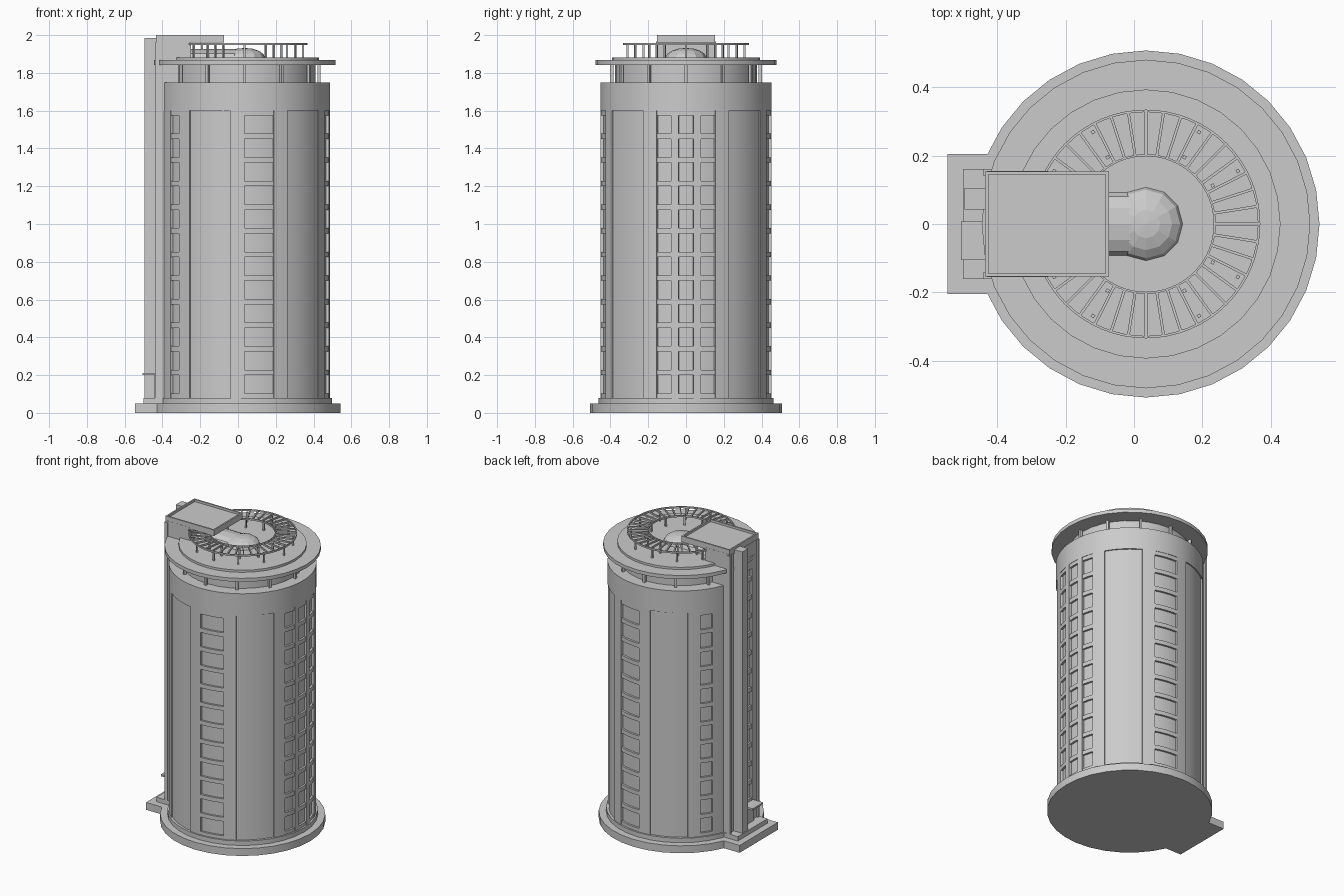
import bpy, bmesh, math

if "Cube" in bpy.data.objects:
    bpy.data.objects.remove(bpy.data.objects["Cube"])

CX = 0.035  # axis of the round tower


def finish(name, bm, smooth=True):
    bmesh.ops.recalc_face_normals(bm, faces=bm.faces)
    me = bpy.data.meshes.new(name)
    bm.to_mesh(me)
    bm.free()
    ob = bpy.data.objects.new(name, me)
    bpy.context.collection.objects.link(ob)
    if smooth:
        bpy.ops.object.select_all(action='DESELECT')
        ob.select_set(True)
        bpy.context.view_layer.objects.active = ob
        bpy.ops.object.shade_smooth_by_angle(angle=math.radians(25))
    return ob


def add_box(bm, x0, x1, y0, y1, z0, z1):
    v = [bm.verts.new((x, y, z)) for x in (x0, x1) for y in (y0, y1) for z in (z0, z1)]
    for f in ((0, 1, 3, 2), (4, 6, 7, 5), (0, 4, 5, 1), (2, 3, 7, 6), (0, 2, 6, 4), (1, 5, 7, 3)):
        bm.faces.new([v[i] for i in f])
    return v


def boxes(name, items):
    bm = bmesh.new()
    for it in items:
        add_box(bm, *it)
    return finish(name, bm, False)


def add_arc(bm, r0, r1, a0, a1, z0, z1):
    """Curved wall block between two radii, angles in degrees."""
    n = max(1, math.ceil((a1 - a0) / 5.7))
    full = a1 - a0 >= 360
    rings = []
    for i in range(n if full else n + 1):
        a = math.radians(a0 + (a1 - a0) * i / n)
        rings.append([bm.verts.new((CX + r * math.cos(a), r * math.sin(a), z))
                      for r, z in ((r0, z0), (r1, z0), (r1, z1), (r0, z1))])
    for i in range(n):
        p, q = rings[i], rings[(i + 1) % len(rings)]
        for j in range(4):
            k = (j + 1) % 4
            bm.faces.new((p[j], p[k], q[k], q[j]))
    if not full:
        bm.faces.new(rings[0])
        bm.faces.new(rings[-1])


def disc(name, r, z0, z1, n=32):
    bm = bmesh.new()
    lo, hi = [[bm.verts.new((CX + r * math.cos(2 * math.pi * i / n),
                             r * math.sin(2 * math.pi * i / n), z)) for i in range(n)]
              for z in (z0, z1)]
    bm.faces.new(lo)
    bm.faces.new(hi)
    for i in range(n):
        k = (i + 1) % n
        bm.faces.new((lo[i], lo[k], hi[k], hi[i]))
    return finish(name, bm)


def radial_bars(name, n, r0, r1, width, z0, z1):
    bm = bmesh.new()
    for i in range(n):
        a = 2 * math.pi * i / n
        for v in add_box(bm, r0, r1, -width / 2, width / 2, z0, z1):
            x, y = v.co.x, v.co.y
            v.co.x = CX + x * math.cos(a) - y * math.sin(a)
            v.co.y = x * math.sin(a) + y * math.cos(a)
    return finish(name, bm, False)


# Base slabs
disc("base_plinth", 0.507, 0, 0.05)
disc("base_step", 0.462, 0.05, 0.08)
boxes("entrance_plinth", [(-0.545, -0.3, -0.205, 0.205, 0, 0.05)])
boxes("entrance_step", [(-0.5, -0.3, -0.16, 0.16, 0.05, 0.08)])

# Tower core behind the window openings
RO, RP, RC = 0.453, 0.445, 0.437
disc("tower_core", RC, 0.08, 1.74, 64)

# Facade bays, mirrored front to back: (start, end, kind)
half = [(5, 10, 'wall'), (10, 20, 'win'), (20, 30, 'wall'), (30, 60, 'panel'),
        (60, 70, 'wall'), (70, 90, 'win'), (90, 100, 'wall'), (100, 130, 'panel'),
        (130, 140, 'wall'), (140, 150, 'win'), (150, 165, 'wall')]
bays = half + [(-b, -a, k) for a, b, k in half] + [(-5, 5, 'win')]
wall, panel, spandrel = bmesh.new(), bmesh.new(), bmesh.new()
for a, b, kind in bays:
    if kind == 'wall':
        add_arc(wall, RC - 0.01, RO, a, b, 0.08, 1.6)
    elif kind == 'panel':
        add_arc(panel, RC - 0.01, RP, a, b, 0.08, 1.6)
    else:
        for i in range(13):
            z = 0.075 + i * 0.125
            add_arc(spandrel, RC - 0.01, RO - 0.003, a, b, max(z, 0.08), min(z + 0.028, 1.6))
finish("facade_walls", wall)
finish("facade_panels", panel)
finish("window_spandrels", spandrel)

# Upper band, recessed neck and roof discs
disc("upper_band", RO, 1.6, 1.75, 64)
disc("roof_neck", 0.375, 1.75, 1.845)
radial_bars("neck_posts", 12, 0.385, 0.402, 0.015, 1.75, 1.845)
disc("roof_flange", 0.48, 1.843, 1.867)
disc("roof_terrace", 0.393, 1.867, 1.882)

# Pergola ring on two circles of posts
radial_bars("pergola_slats", 40, 0.2, 0.333, 0.008, 1.947, 1.958)
bm = bmesh.new()
add_arc(bm, 0.198, 0.204, 0, 360, 1.947, 1.958)
add_arc(bm, 0.327, 0.334, 0, 360, 1.947, 1.958)
finish("pergola_rims", bm)
for label, r in (("inner", 0.225), ("outer", 0.31)):
    radial_bars("pergola_posts_" + label, 12, r - 0.005, r + 0.005, 0.01, 1.88, 1.95)

# Low dome with a vaulted passage to the lift house
bm = bmesh.new()
bmesh.ops.create_uvsphere(bm, u_segments=12, v_segments=8, radius=0.108)
bmesh.ops.bisect_plane(bm, geom=bm.verts[:] + bm.edges[:] + bm.faces[:],
                       plane_co=(0, 0, 0), plane_no=(0, 0, 1), clear_inner=True)
for v in bm.verts:
    v.co = (v.co.x + CX, v.co.y, 1.88 + v.co.z * 0.48)
finish("roof_dome", bm, False)
bm = bmesh.new()
ends = [[bm.verts.new((x, 0.093 * math.cos(math.pi * i / 6), 1.88 + 0.046 * math.sin(math.pi * i / 6)))
         for i in range(7)] for x in (-0.25, CX)]
for i in range(6):
    bm.faces.new((ends[0][i], ends[0][i + 1], ends[1][i + 1], ends[1][i]))
finish("dome_passage", bm, False)

# Lift shaft with recessed window strip on the left face
shaft = [(-0.415, -0.25, -0.155, 0.155, 0.08, 1.97)]
for y0, y1 in ((-0.155, -0.09), (-0.02, 0.155)):
    shaft.append((-0.43, -0.41, y0, y1, 0.08, 1.97))
for i in range(13):
    z = 0.2 + i * 0.125
    shaft.append((-0.428, -0.41, -0.09, -0.02, z, z + 0.03))
shaft.append((-0.43, -0.41, -0.09, -0.02, 1.78, 1.97))
boxes("lift_shaft", shaft)
boxes("shaft_corners", [(-0.44, -0.415, s * 0.15 - 0.01, s * 0.15 + 0.01, 0.08, 1.96) for s in (-1, 1)])

# Lift house roof slab with parapet
X0, X1, Y = -0.435, -0.073, 0.154
boxes("lift_house_roof", [(X0, X1, -Y, Y, 1.96, 1.985)])
boxes("lift_house_parapet", [(X0, X0 + 0.01, -Y, Y, 1.98, 2.0), (X1 - 0.01, X1, -Y, Y, 1.98, 2.0),
                             (X0, X1, -Y, -Y + 0.01, 1.98, 2.0), (X0, X1, Y - 0.01, Y, 1.98, 2.0)])

# Tall service column and entrance canopy
boxes("service_column", [(-0.495, -0.42, 0.043, 0.105, 0.08, 1.985)])
boxes("entrance_canopy", [(-0.505, -0.42, -0.105, 0.008, 0.2, 0.212)])
boxes("entrance_door", [(-0.445, -0.41, -0.09, -0.01, 0.08, 0.2)])
